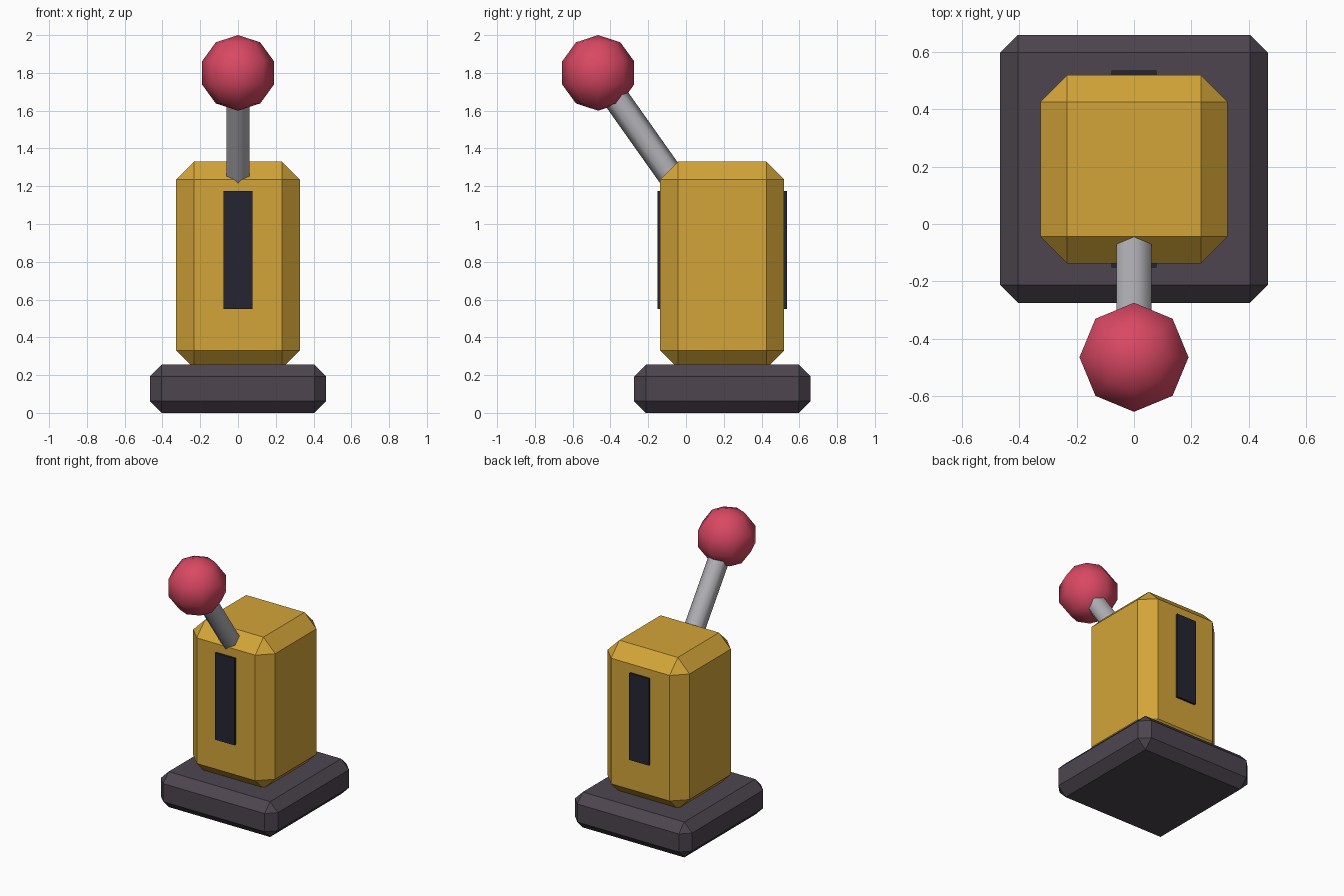
import bpy, math
from mathutils import Vector

if "Cube" in bpy.data.objects:
    bpy.data.objects.remove(bpy.data.objects["Cube"])


def material(name, r, g, b):
    def lin(c):
        c /= 255
        return c / 12.92 if c <= 0.04045 else ((c + 0.055) / 1.055) ** 2.4
    m = bpy.data.materials.new(name)
    m.diffuse_color = (lin(r), lin(g), lin(b), 1)
    m.use_nodes = True
    m.node_tree.nodes["Principled BSDF"].inputs["Base Color"].default_value = m.diffuse_color
    return m


GOLD = material("gold", 212, 165, 56)
RED = material("red", 217, 72, 99)
STEEL = material("light grey", 178, 177, 183)
CHARCOAL = material("charcoal", 77, 69, 79)
BLACK = material("blue black", 37, 37, 50)


def finish(name, mat):
    obj = bpy.context.object
    obj.name = name
    obj.data.materials.append(mat)
    return obj


def box(name, lo, hi, mat, bevel=0):
    """Box between two corners, with optional chamfered edges."""
    lo, hi = Vector(lo), Vector(hi)
    bpy.ops.mesh.primitive_cube_add(size=1, location=(lo + hi) / 2)
    obj = finish(name, mat)
    obj.scale = hi - lo
    bpy.ops.object.transform_apply(location=False, rotation=False, scale=True)
    if bevel:
        mod = obj.modifiers.new("chamfer", 'BEVEL')
        mod.width = bevel
        mod.segments = 1
    return obj


# Base and housing
box("base", (-0.467, -0.275, 0), (0.467, 0.66, 0.255), CHARCOAL, 0.0625)
box("housing", (-0.327, -0.137, 0.237), (0.327, 0.52, 1.33), GOLD, 0.094)

# Slot plates on the front and back of the housing
box("front_slot", (-0.078, -0.152, 0.55), (0.078, -0.13, 1.175), BLACK)
box("back_slot", (-0.078, 0.513, 0.55), (0.078, 0.535, 1.175), BLACK)

# Tilted lever rod, running from inside the knob into the housing
knob_centre = Vector((0, -0.465, 1.8))
tilt = math.radians(35.3)
axis = Vector((0, -math.sin(tilt), math.cos(tilt)))
length = 0.76
bpy.ops.mesh.primitive_cylinder_add(vertices=6, radius=0.07, depth=length,
                                    location=knob_centre - axis * length / 2,
                                    rotation=(tilt, 0, 0))
finish("lever_rod", STEEL)
bpy.ops.object.shade_smooth_by_angle(angle=math.radians(70))

# Round knob
bpy.ops.mesh.primitive_uv_sphere_add(segments=8, ring_count=5, radius=0.2,
                                     location=knob_centre)
finish("knob", RED)
bpy.ops.object.shade_smooth()
